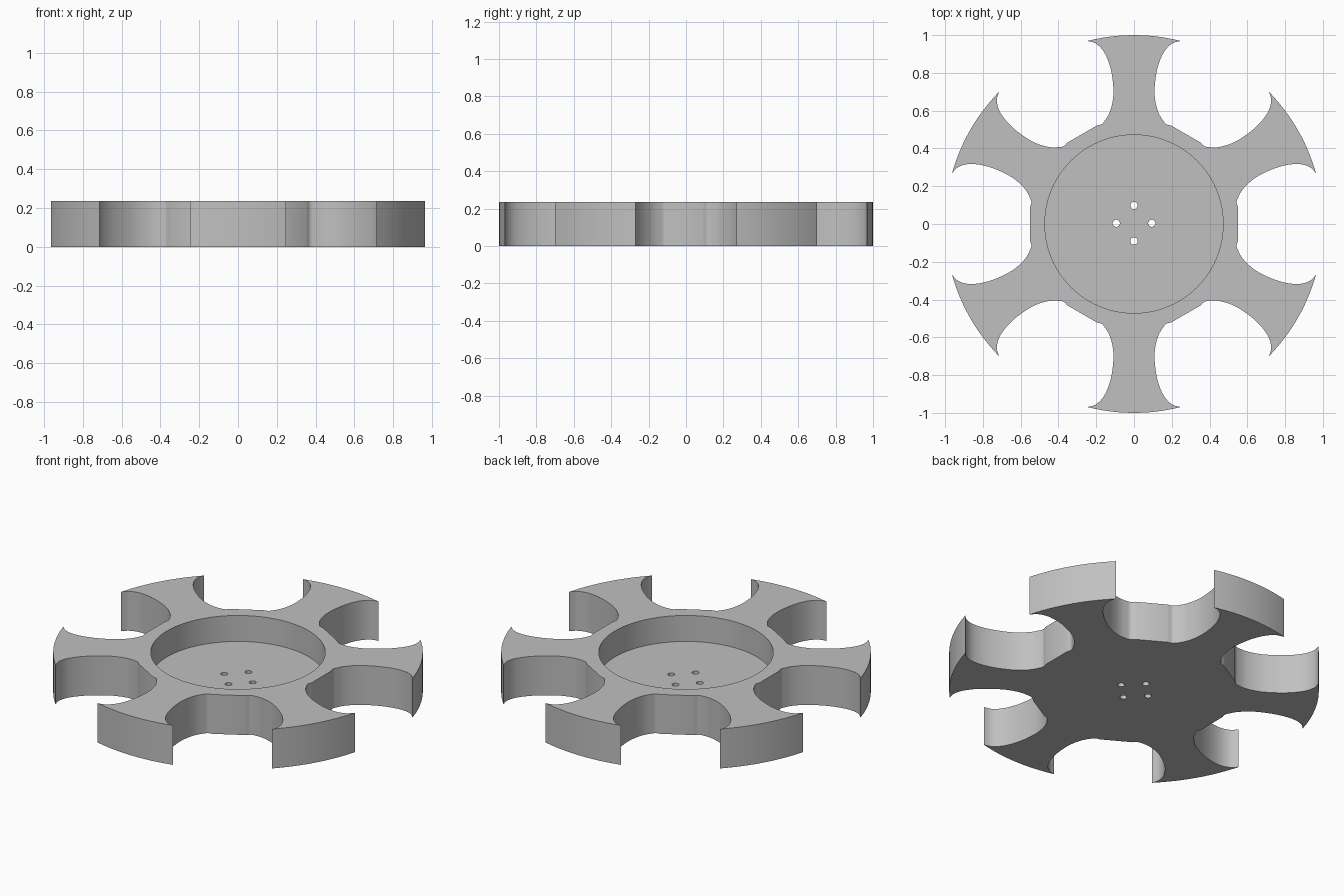
import bpy
import bmesh
from math import sin, cos, pi, radians
from mathutils import Vector, Matrix

HEIGHT = 0.235
FLOOR = 0.08
ARMS = 6

if "Cube" in bpy.data.objects:
    bpy.data.objects.remove(bpy.data.objects["Cube"])

grey = bpy.data.materials.new("plain grey")
grey.use_nodes = True
colour = (0.53, 0.53, 0.53, 1)
grey.diffuse_color = colour
grey.node_tree.nodes["Principled BSDF"].inputs["Base Color"].default_value = colour


def add_prism(name, outline, bottom, top):
    """Closed prism over a flat outline."""
    bm = bmesh.new()
    face = bm.faces.new([bm.verts.new((p.x, p.y, bottom)) for p in outline])
    result = bmesh.ops.extrude_face_region(bm, geom=[face])
    verts = [v for v in result["geom"] if isinstance(v, bmesh.types.BMVert)]
    bmesh.ops.translate(bm, verts=verts, vec=(0, 0, top - bottom))
    bmesh.ops.recalc_face_normals(bm, faces=bm.faces)
    mesh = bpy.data.meshes.new(name)
    bm.to_mesh(mesh)
    bm.free()
    mesh.materials.append(grey)
    obj = bpy.data.objects.new(name, mesh)
    bpy.context.collection.objects.link(obj)
    return obj


def circle(x, y, radius, sides):
    return [Vector((x + radius * cos(2 * pi * i / sides),
                    y + radius * sin(2 * pi * i / sides))) for i in range(sides)]


def smooth_path(points, steps=4):
    """Catmull-Rom curve through the points."""
    pts = [points[0] * 2 - points[1]] + points + [points[-1] * 2 - points[-2]]
    path = []
    for a, b, c, d in zip(pts, pts[1:], pts[2:], pts[3:]):
        for k in range(steps):
            t = k / steps
            path.append(0.5 * (2 * b + (c - a) * t + (2 * a - 5 * b + 4 * c - d) * t ** 2
                               + (3 * b - a - 3 * c + d) * t ** 3))
    return path + [points[-1]]


# Side of one arm pointing along +y, from hub to tip
side = smooth_path([Vector(p) for p in (
    (0.197, 0.521), (0.172, 0.528), (0.156, 0.545), (0.13, 0.588), (0.113, 0.65),
    (0.109, 0.71), (0.117, 0.79), (0.135, 0.86), (0.165, 0.92), (0.205, 0.957),
    (0.248, 0.969))])
tip_angle = side[-1].angle(Vector((0, 1)))
tip = [Vector((sin(a), cos(a))) for a in
       [tip_angle * (1 - i / 6) for i in range(1, 12)]]
mirrored = [Vector((-p.x, p.y)) for p in reversed(side)]
arm = side + tip + mirrored

# Whole outline: the arm repeated around the hub, joined by straight flats
outline = []
for n in range(ARMS):
    turn = Matrix.Rotation(radians(360 / ARMS * n), 2)
    outline += [turn @ p for p in arm]
wheel = add_prism("six_arm_wheel", outline, 0, HEIGHT)

# Round recess and four through holes
cutters = [add_prism("recess_cutter", circle(0, 0, 0.472, 96), FLOOR, HEIGHT + 0.1)]
for n in range(4):
    a = pi / 2 * n
    cutters.append(add_prism("hole_cutter", circle(0.094 * cos(a), 0.004 + 0.094 * sin(a),
                                                   0.019, 24), -0.1, HEIGHT))

bpy.ops.object.select_all(action="DESELECT")
wheel.select_set(True)
bpy.context.view_layer.objects.active = wheel
for cutter in cutters:
    cutter.hide_render = True
    cut = wheel.modifiers.new("cut", "BOOLEAN")
    cut.operation = "DIFFERENCE"
    cut.solver = "EXACT"
    cut.object = cutter
    bpy.ops.object.modifier_apply(modifier=cut.name)
    bpy.data.objects.remove(cutter)

bpy.ops.object.shade_smooth_by_angle(angle=radians(25))
